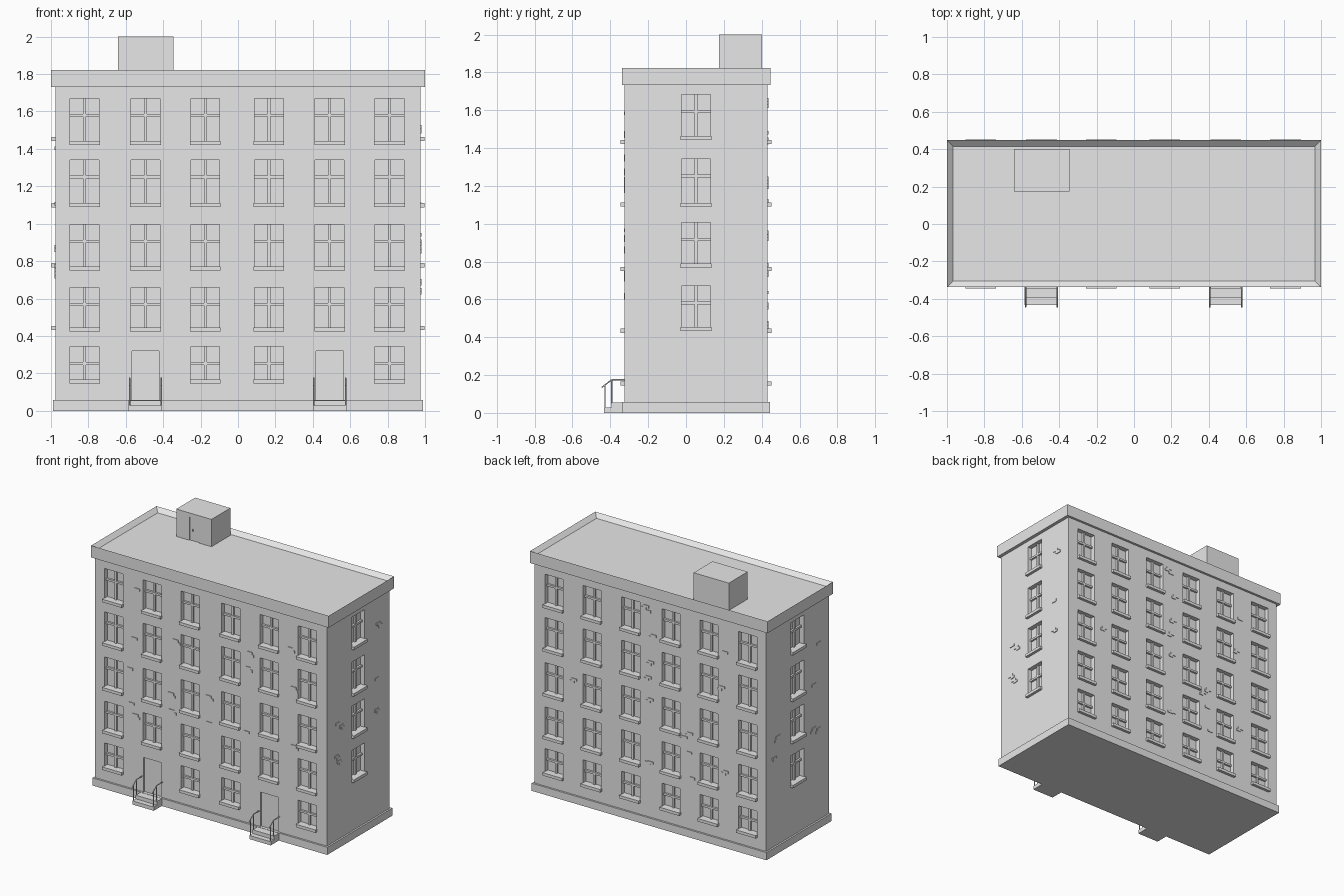
import bpy, bmesh, random
from mathutils import Matrix, Vector

random.seed(4)
cube = bpy.data.objects.get("Cube")
if cube:
    bpy.data.objects.remove(cube, do_unlink=True)

grey = bpy.data.materials.new("plain_grey")
grey.use_nodes = True
grey.diffuse_color = (0.8, 0.8, 0.8, 1)
grey.node_tree.nodes["Principled BSDF"].inputs["Base Color"].default_value = (0.8, 0.8, 0.8, 1)

HALF_X, FRONT_Y, BACK_Y = 0.975, -0.324, 0.43
MID_Y = (FRONT_Y + BACK_Y) / 2


def add_box(bm, lo, hi):
    lo, hi = Vector(lo), Vector(hi)
    size = hi - lo
    m = Matrix.Translation((lo + hi) / 2) @ Matrix.Diagonal((*size, 1))
    return bmesh.ops.create_cube(bm, size=1, matrix=m)["verts"]


def finish(name, bm):
    mesh = bpy.data.meshes.new(name)
    bm.to_mesh(mesh)
    bm.free()
    mesh.materials.append(grey)
    ob = bpy.data.objects.new(name, mesh)
    bpy.context.collection.objects.link(ob)
    return ob


def box_object(name, lo, hi):
    bm = bmesh.new()
    add_box(bm, lo, hi)
    return finish(name, bm)


def wall_box(bm, wall, u, z, d):
    """Box on a wall: u along it, z up, d outward; each a (low, high) pair."""
    def place(a, out):
        return {"front": (a, FRONT_Y - out), "back": (a, BACK_Y + out),
                "left": (HALF_X + out, a), "right": (-HALF_X - out, a)}[wall]
    p, q = place(u[0], d[0]), place(u[1], d[1])
    add_box(bm, (min(p[0], q[0]), min(p[1], q[1]), z[0]),
            (max(p[0], q[0]), max(p[1], q[1]), z[1]))


def carve(ob, cutter):
    cutter.hide_render = True
    mod = ob.modifiers.new("openings", "BOOLEAN")
    mod.operation, mod.solver, mod.object = "DIFFERENCE", "EXACT", cutter
    bpy.context.view_layer.objects.active = ob
    bpy.ops.object.modifier_apply(modifier=mod.name)
    bpy.data.objects.remove(cutter, do_unlink=True)


# Window layout: (bottom of sill, top of opening) for each storey
columns = [-0.82, -0.495, -0.175, 0.165, 0.49, 0.81]
storeys = [(0.145, 0.343), (0.423, 0.66), (0.75, 0.997), (1.09, 1.34), (1.421, 1.67)]
side_storeys = [(0.432, 0.671), (0.767, 1.007), (1.088, 1.342), (1.442, 1.684)]
doors = (columns[1], columns[4])
windows = [("back", c, *s) for c in columns for s in storeys]
windows += [("front", c, *s) for c in columns for s in storeys
            if not (c in doors and s == storeys[0])]
windows += [(w, MID_Y, *s) for w in ("left", "right") for s in side_storeys]

# Openings, frames and sills
HALF_W, DEPTH = 0.077, 0.035
cuts, frames, sills = bmesh.new(), bmesh.new(), bmesh.new()
for wall, c, z0, z1 in windows:
    sill_top = z0 + 0.022
    wall_box(cuts, wall, (c - HALF_W, c + HALF_W), (sill_top, z1), (-DEPTH, 0.02))
    wall_box(frames, wall, (c - 0.008, c + 0.008), (sill_top, z1), (-DEPTH, -0.022))
    wall_box(frames, wall, (c - HALF_W, c + HALF_W), (z1 - 0.098, z1 - 0.083), (-DEPTH, -0.02))
    wall_box(sills, wall, (c - 0.082, c + 0.082), (z0, sill_top), (-0.01, 0.021))
for c in doors:
    wall_box(cuts, "front", (c - 0.073, c + 0.073), (0.055, 0.32), (-0.01, 0.02))

walls = box_object("walls", (-HALF_X, FRONT_Y, 0.01), (HALF_X, BACK_Y, 1.75))
carve(walls, finish("opening_cutter", cuts))
finish("window_frames", frames)
finish("window_sills", sills)

# Plinth
box_object("plinth", (-0.988, -0.338, 0), (0.988, 0.444, 0.058))

# Cornice with sunken roof
bm = bmesh.new()
add_box(bm, (-1, -0.338, 1.732), (1, 0.448, 1.822))
bm.normal_update()
top = [f for f in bm.faces if f.normal.z > 0.9]
bmesh.ops.inset_region(bm, faces=top, thickness=0.046)
bmesh.ops.translate(bm, verts=top[0].verts, vec=(0, 0, -0.03))
finish("cornice_and_roof", bm)

# Roof hut with shallow door and handle
hut = box_object("roof_hut", (-0.642, 0.175, 1.78), (-0.346, 0.402, 2))
carve(hut, box_object("hut_door_cutter", (-0.53, 0.15, 1.785), (-0.445, 0.182, 1.97)))
box_object("hut_door_handle", (-0.51, 0.174, 1.865), (-0.5, 0.184, 1.88))

# Entrance steps and railings
for side, c in zip(("right", "left"), doors):
    bm = bmesh.new()
    add_box(bm, (c - 0.09, -0.395, 0), (c + 0.09, -0.33, 0.056))
    add_box(bm, (c - 0.09, -0.434, 0), (c + 0.09, -0.39, 0.028))
    finish(side + "_entrance_steps", bm)
    curve = bpy.data.curves.new(side + "_railings", "CURVE")
    curve.dimensions = "3D"
    curve.bevel_depth, curve.bevel_resolution = 0.004, 1
    curve.use_fill_caps = True
    for x in (c - 0.085, c + 0.085):
        handrail = [(-0.445, 0.135), (-0.393, 0.175), (-0.324, 0.175)]
        front_post = [(-0.428, 0.02), (-0.428, 0.147)]
        back_post = [(-0.393, 0.05), (-0.393, 0.175)]
        for path in (handrail, front_post, back_post):
            spline = curve.splines.new("POLY")
            spline.points.add(len(path) - 1)
            for point, (y, z) in zip(spline.points, path):
                point.co = (x, y, z, 1)
    rail = bpy.data.objects.new(side + "_railings", curve)
    bpy.context.collection.objects.link(rail)
    curve.materials.append(grey)
    bpy.ops.object.select_all(action="DESELECT")
    rail.select_set(True)
    bpy.context.view_layer.objects.active = rail
    bpy.ops.object.convert(target="MESH")

# Small groups of raised bricks between the windows
bm = bmesh.new()
gaps = [(a + b) / 2 for a, b in zip(columns, columns[1:])]
spots = [(w, random.choice(gaps)) for w in ("front", "back") for _ in range(16)]
spots += [(w, MID_Y + s * 0.24) for w in ("left", "right") for s in (-1, 1) for _ in range(4)]
for wall, u in spots:
    u += random.uniform(-0.05, 0.03)
    z = random.uniform(0.36, 1.65)
    wall_box(bm, wall, (u, u + 0.045), (z, z + 0.018), (-0.005, 0.005))
    if random.random() < 0.6:
        wall_box(bm, wall, (u + 0.023, u + 0.06), (z - 0.018, z), (-0.005, 0.005))
finish("raised_bricks", bm)
